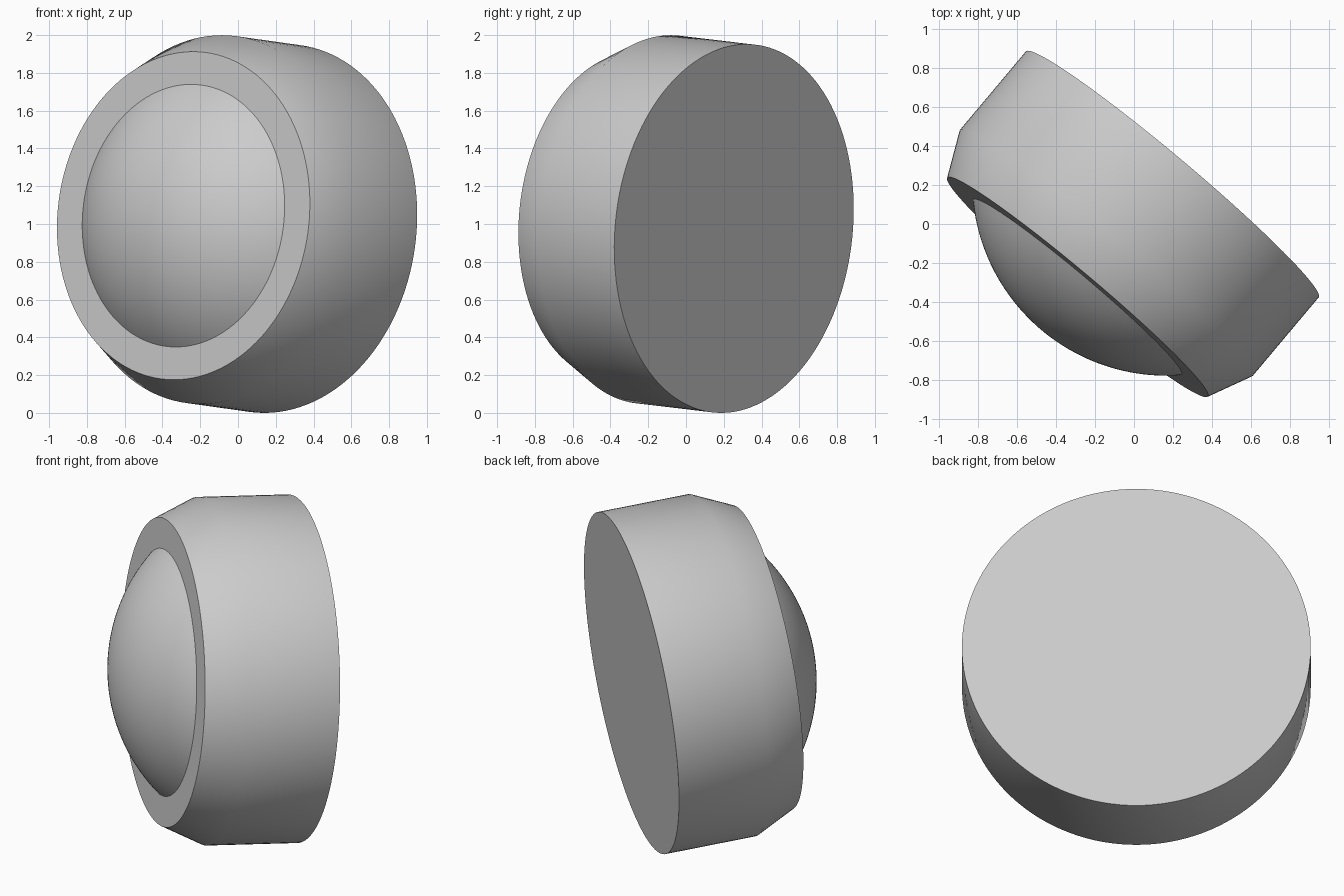
import bpy, bmesh, math
from mathutils import Vector

cube = bpy.data.objects.get("Cube")
if cube:
    bpy.data.objects.remove(cube)

# Shared tilted axis, running from the back disc towards the front
AXIS = Vector((-0.641, -0.763, 0.09)).normalized()
BACK = Vector((0.196, 0.254, 0.976))
BODY_R, FRONT_R, DOME_R = 0.98, 0.872, 0.698
SHOULDER, DEPTH, DOME_H = 0.527, 0.757, 0.285

grey = bpy.data.materials.new("light grey")
grey.use_nodes = True
colour = (0.6, 0.6, 0.6, 1)
grey.diffuse_color = colour
grey.node_tree.nodes["Principled BSDF"].inputs["Base Color"].default_value = colour


def lathe(name, profile, segments=128):
    """Spin (radius, height) points about the local z axis, then tilt onto AXIS."""
    bm = bmesh.new()
    verts = [bm.verts.new((r, 0, h)) for r, h in profile]
    edges = [bm.edges.new(pair) for pair in zip(verts, verts[1:])]
    bmesh.ops.spin(bm, geom=verts + edges, cent=(0, 0, 0), axis=(0, 0, 1),
                   angle=math.tau, steps=segments)
    bmesh.ops.remove_doubles(bm, verts=bm.verts, dist=1e-5)
    bmesh.ops.recalc_face_normals(bm, faces=bm.faces)
    mesh = bpy.data.meshes.new(name)
    bm.to_mesh(mesh)
    bm.free()
    mesh.materials.append(grey)
    obj = bpy.data.objects.new(name, mesh)
    bpy.context.collection.objects.link(obj)
    obj.location = BACK
    obj.rotation_euler = AXIS.to_track_quat("Z", "Y").to_euler()
    bpy.ops.object.select_all(action="DESELECT")
    obj.select_set(True)
    bpy.context.view_layer.objects.active = obj
    bpy.ops.object.shade_smooth_by_angle(angle=math.radians(30))
    return obj


# Drum body with a chamfered front shoulder
lathe("drum_body", [(0, 0), (BODY_R, 0), (BODY_R, SHOULDER), (FRONT_R, DEPTH), (0, DEPTH)])

# Spherical cap bulging from the front face, closed by a hidden base
ball_r = (DOME_R ** 2 + DOME_H ** 2) / (2 * DOME_H)
half_angle = math.asin(DOME_R / ball_r)
steps = 24
cap = [(ball_r * math.sin(a), DEPTH + DOME_H + ball_r * (math.cos(a) - 1))
       for a in (half_angle * i / steps for i in range(steps + 1))]
lathe("front_dome", cap + [(DOME_R, DEPTH - 0.02), (0, DEPTH - 0.02)])
